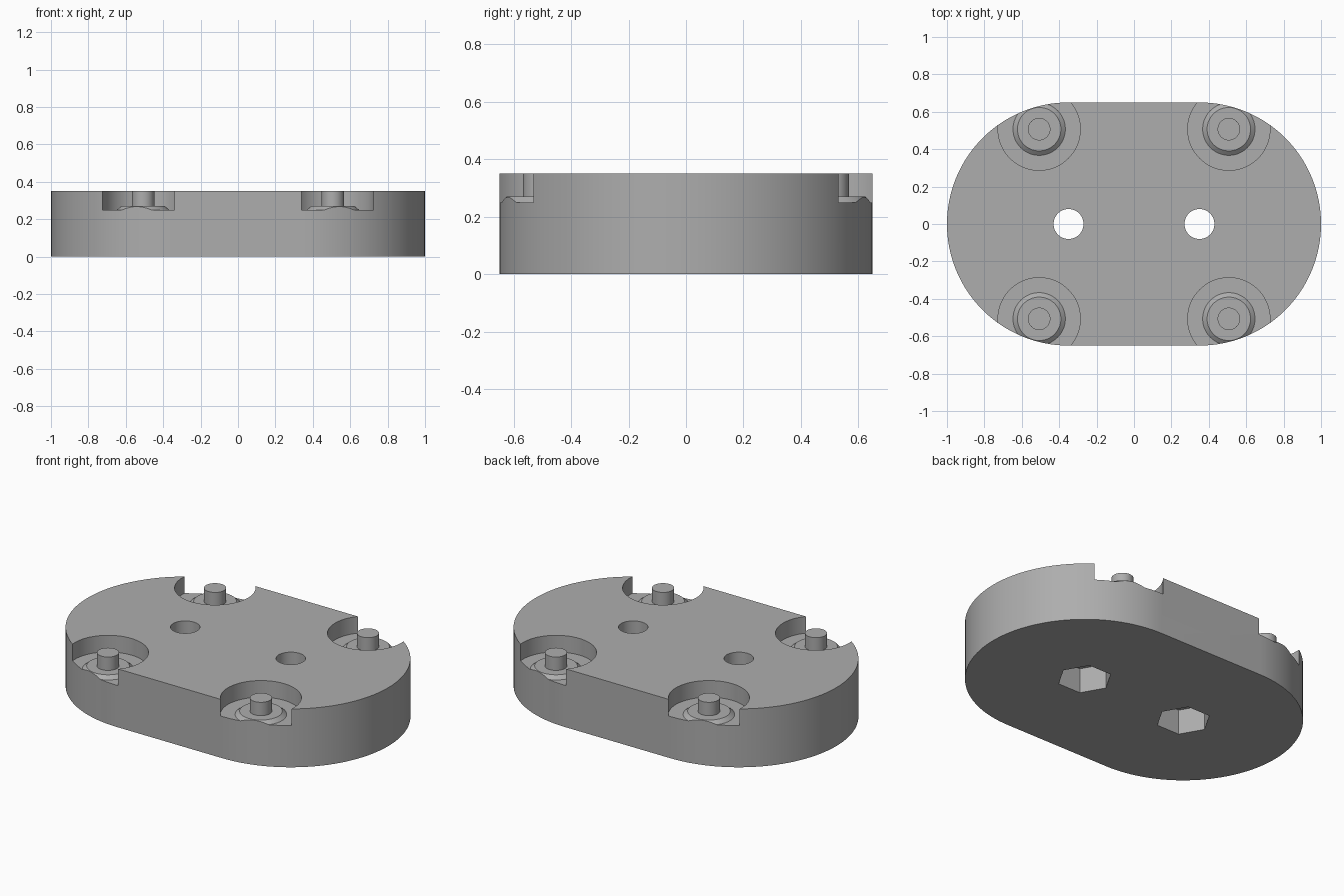
import bpy, bmesh, math

# Remove the default object
cube = bpy.data.objects.get("Cube")
if cube:
    bpy.data.objects.remove(cube, do_unlink=True)

LENGTH, RADIUS, HEIGHT = 1.0, 0.65, 0.35
SPAN = LENGTH - RADIUS
FLOOR, SEAT = 0.25, 0.27
POST = 0.507

grey = bpy.data.materials.new("plain grey")
grey.use_nodes = True
grey.diffuse_color = (0.42, 0.42, 0.42, 1)
grey.node_tree.nodes["Principled BSDF"].inputs["Base Color"].default_value = grey.diffuse_color


def circle(r, n=64, turn=0.0):
    return [(r * math.cos(math.tau * i / n + turn), r * math.sin(math.tau * i / n + turn))
            for i in range(n)]


def loft(name, outline, levels, x=0, y=0):
    """Closed solid from an outline repeated at (scale, z) levels."""
    bm = bmesh.new()
    rings = [[bm.verts.new((px * s + x, py * s + y, z)) for px, py in outline] for s, z in levels]
    n = len(outline)
    for low, high in zip(rings, rings[1:]):
        for i in range(n):
            j = (i + 1) % n
            bm.faces.new((low[i], low[j], high[j], high[i]))
    bm.faces.new(rings[0][::-1])
    bm.faces.new(rings[-1])
    bmesh.ops.recalc_face_normals(bm, faces=bm.faces)
    mesh = bpy.data.meshes.new(name)
    bm.to_mesh(mesh)
    bm.free()
    mesh.materials.append(grey)
    obj = bpy.data.objects.new(name, mesh)
    bpy.context.collection.objects.link(obj)
    return obj


def boolean(obj, other, operation):
    mod = obj.modifiers.new(operation.lower(), 'BOOLEAN')
    mod.operation, mod.object, mod.solver = operation, other, 'EXACT'
    other.hide_render = True


def apply_and_smooth(obj, helpers):
    bpy.ops.object.select_all(action='DESELECT')
    obj.select_set(True)
    bpy.context.view_layer.objects.active = obj
    for mod in list(obj.modifiers):
        bpy.ops.object.modifier_apply(modifier=mod.name)
    bpy.ops.object.shade_smooth_by_angle(angle=math.radians(25))
    for helper in helpers:
        bpy.data.objects.remove(helper, do_unlink=True)


# Rounded plate outline: two half circles joined by straight sides
half = 64
outline = []
for side in (1, -1):
    for i in range(half + 1):
        a = math.pi * i / half - side * math.pi / 2
        outline.append((side * SPAN + RADIUS * math.cos(a), RADIUS * math.sin(a)))

plate = loft("plate", outline, [(1, 0), (1, HEIGHT)])
cutters = []

# Screw holes with hexagonal nut pockets underneath
for sx in (1, -1):
    cutters.append(loft("hole_cutter", circle(0.08, 48), [(1, -0.1), (1, 0.5)], sx * SPAN))
    cutters.append(loft("nut_cutter", circle(0.15, 6), [(1, -0.1), (1, 0.15)], sx * SPAN))

# Round corner pockets, open at the rim
corners = [(sx, sy) for sx in (1, -1) for sy in (1, -1)]
for sx, sy in corners:
    cutters.append(loft("pocket_cutter", circle(0.22), [(1, FLOOR), (1, 0.5)], sx * POST, sy * POST))
for cutter in cutters:
    boolean(plate, cutter, 'DIFFERENCE')
apply_and_smooth(plate, cutters)

# Bevelled seat and locating peg in each pocket, trimmed to the plate outline
for sx, sy in corners:
    label = ("left" if sx > 0 else "right") + ("_back" if sy > 0 else "_front")
    seat = loft("seat_" + label, circle(0.14), [(1, FLOOR - 0.01), (1, FLOOR), (0.83, SEAT)],
                sx * POST, sy * POST)
    trim = loft("trim_helper", outline, [(1, -0.1), (1, 0.5)])
    boolean(seat, trim, 'INTERSECT')
    apply_and_smooth(seat, [trim])
    peg = loft("peg_" + label, circle(0.06, 48), [(1, FLOOR), (1, HEIGHT)], sx * POST, sy * POST)
    apply_and_smooth(peg, [])
